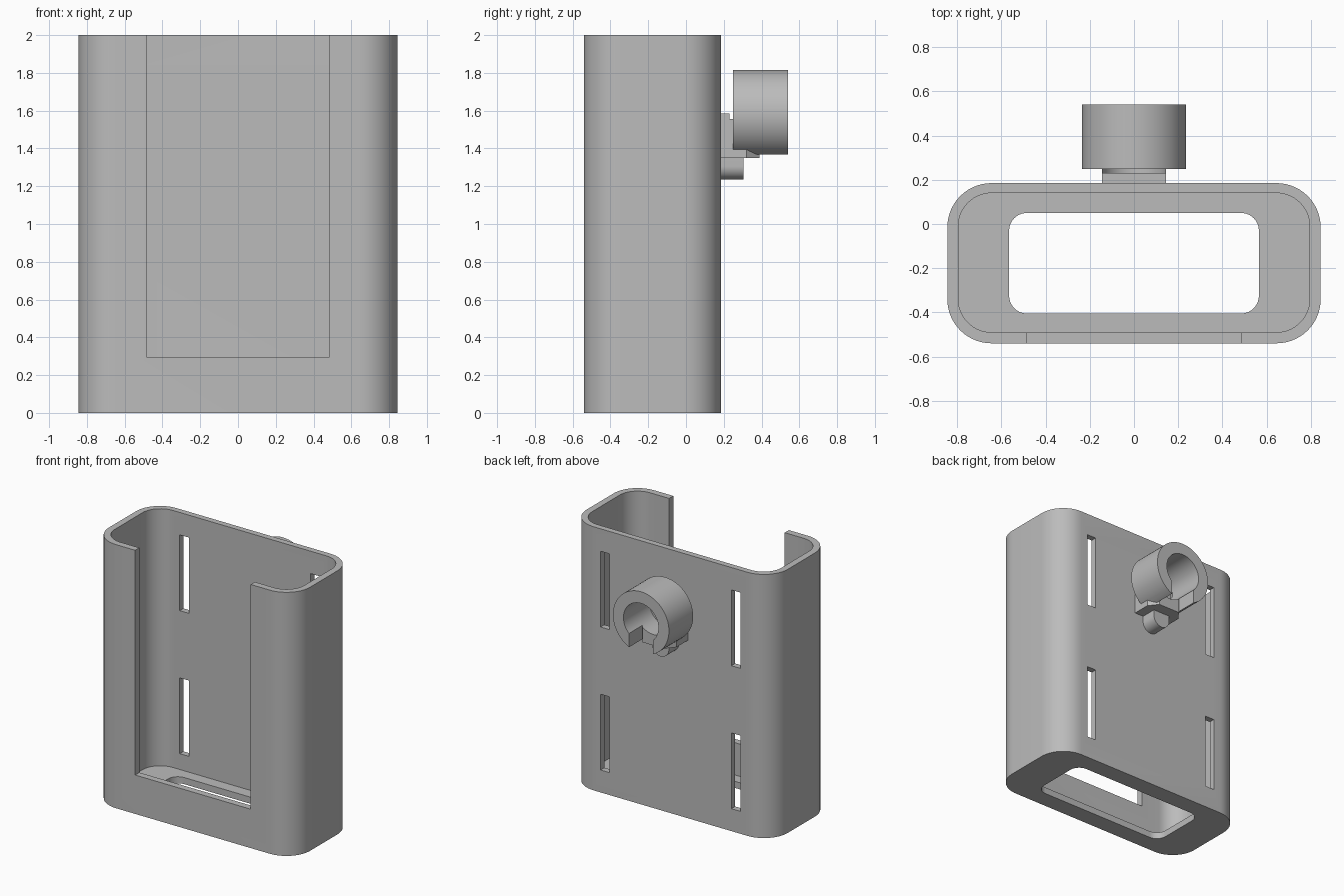
import bpy, bmesh
from math import cos, sin, pi, radians

cube = bpy.data.objects.get("Cube")
if cube:
    bpy.data.objects.remove(cube, do_unlink=True)

grey = bpy.data.materials.new("matte_grey")
grey.use_nodes = True
COLOUR = (0.5, 0.5, 0.5, 1)
grey.diffuse_color = COLOUR
grey.node_tree.nodes["Principled BSDF"].inputs["Base Color"].default_value = COLOUR


def prism(name, outline, low, high, axis="z"):
    """Extrude a 2D outline along z (outline in x, y) or along y (outline in x, z)."""
    def place(p, t):
        return (p[0], p[1], t) if axis == "z" else (p[0], t, p[1])
    bm = bmesh.new()
    face = bm.faces.new([bm.verts.new(place(p, low)) for p in outline])
    moved = bmesh.ops.extrude_face_region(bm, geom=[face])["geom"]
    offset = place((0, 0), high - low)
    bmesh.ops.translate(bm, vec=offset, verts=[g for g in moved if isinstance(g, bmesh.types.BMVert)])
    bmesh.ops.recalc_face_normals(bm, faces=bm.faces)
    mesh = bpy.data.meshes.new(name)
    bm.to_mesh(mesh)
    bm.free()
    mesh.materials.append(grey)
    obj = bpy.data.objects.new(name, mesh)
    bpy.context.collection.objects.link(obj)
    return obj


def rounded(x, y0, y1, r, steps=14):
    """Rounded rectangle, symmetric in x."""
    centres = [(x - r, y1 - r), (r - x, y1 - r), (r - x, y0 + r), (x - r, y0 + r)]
    return [(cx + r * cos((q + i / steps) * pi / 2), cy + r * sin((q + i / steps) * pi / 2))
            for q, (cx, cy) in enumerate(centres) for i in range(steps + 1)]


def circle(r, z, n=64):
    return [(r * cos(2 * pi * i / n), z + r * sin(2 * pi * i / n)) for i in range(n)]


def rect(x0, x1, y0, y1):
    return [(x0, y0), (x1, y0), (x1, y1), (x0, y1)]


def combine(obj, other, operation="DIFFERENCE"):
    other.hide_render = True
    mod = obj.modifiers.new("cut", "BOOLEAN")
    mod.operation, mod.solver, mod.object = operation, "EXACT", other
    bpy.context.view_layer.objects.active = obj
    bpy.ops.object.modifier_apply(modifier=mod.name)
    bpy.data.objects.remove(other, do_unlink=True)


def smooth(obj):
    bpy.ops.object.select_all(action="DESELECT")
    obj.select_set(True)
    bpy.context.view_layer.objects.active = obj
    bpy.ops.object.shade_smooth_by_angle(angle=radians(25))


# Holder: rounded sleeve with open top, holed floor and open front window
holder = prism("holder_body", rounded(0.845, -0.54, 0.185, 0.2), 0, 2)
combine(holder, prism("cavity", rounded(0.795, -0.49, 0.14, 0.15), 0.05, 2.2))
combine(holder, prism("floor_hole", rounded(0.565, -0.405, 0.05, 0.08), -0.1, 0.2))
combine(holder, prism("front_window", rect(-0.485, 0.485, 0.295, 2.2), -0.7, -0.4, "y"))

# Four strap slots in the back wall
for side in (-1, 1):
    for bottom in (0.17, 1.255):
        x = side * 0.549
        combine(holder, prism("slot", rect(x - 0.038, x + 0.038, bottom, bottom + 0.575), 0.1, 0.3, "y"))
smooth(holder)

# Clip: ring slit at the bottom, on a tapered mount block
AXIS = 1.58
clip = prism("clip_ring", circle(0.235, AXIS), 0.25, 0.54, "y")
combine(clip, prism("slit", rect(-0.1, 0.1, 1.2, AXIS), 0.2, 0.6, "y"))
block = [(-0.145, 0.18), (0.145, 0.18), (0.145, 0.32), (0.09, 0.39), (-0.09, 0.39), (-0.145, 0.32)]
combine(clip, prism("mount", block, 1.35, 1.585), "UNION")
combine(clip, prism("bore", circle(0.147, AXIS), 0.23, 0.6, "y"))
smooth(clip)

# Round-bottomed release peg under the mount
R = 0.07
peg_outline = [(R, 1.355)] + [(R * cos(a), 1.305 + R * sin(a))
                             for a in (-pi * i / 24 for i in range(25))] + [(-R, 1.355)]
smooth(prism("clip_peg", peg_outline, 0.18, 0.305, "y"))
